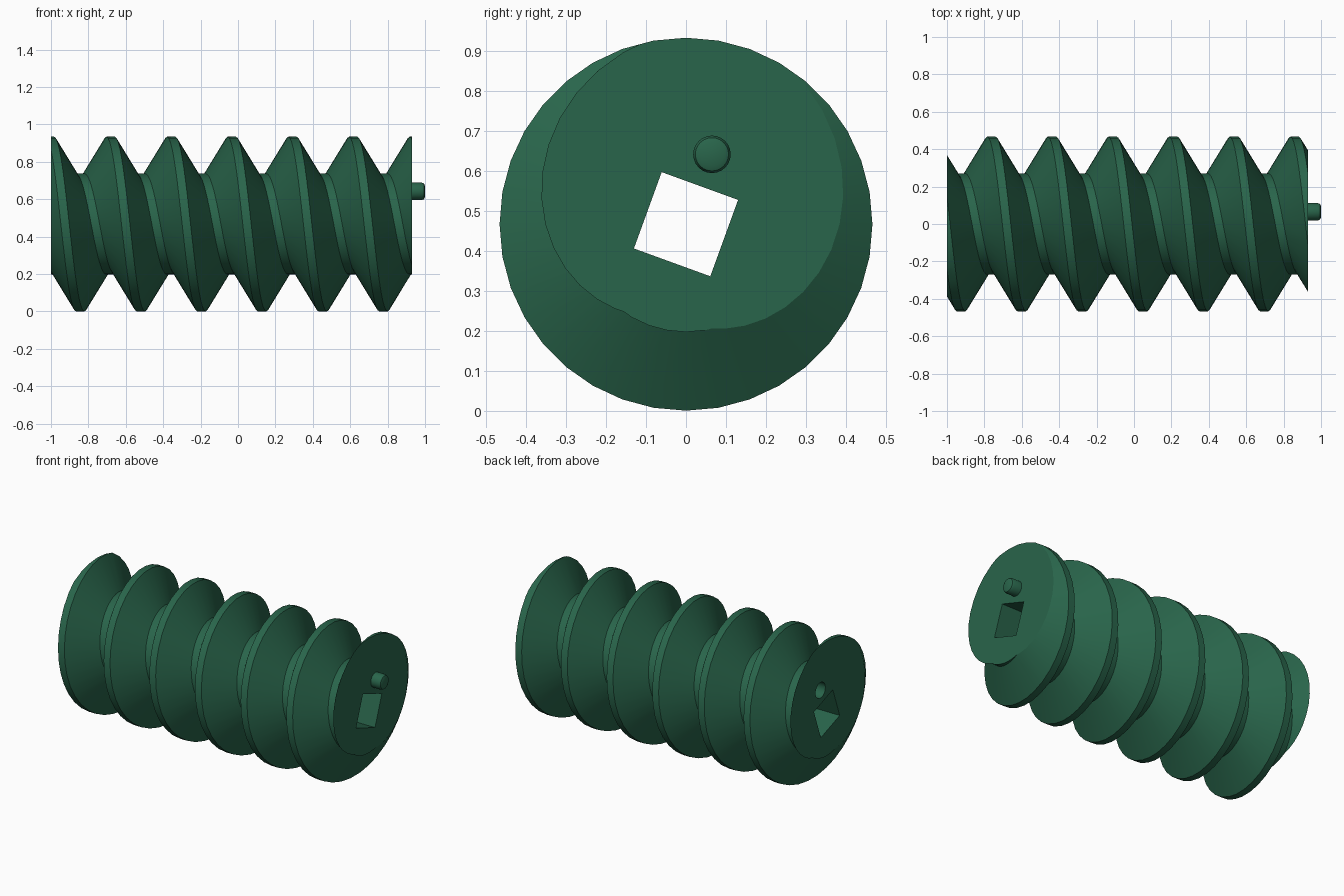
import bpy, bmesh, math
from mathutils import Matrix, Vector

if "Cube" in bpy.data.objects:
    bpy.data.objects.remove(bpy.data.objects["Cube"])

R_OUT, R_ROOT, AXIS_Z = 0.467, 0.27, 0.467
PITCH, FLAT, SEG = 0.3242, 0.045, 36
X0, X1 = -1.0, 0.93
CREST_X = -0.033            # a crest position on the top side
PIN = (0.065, 0.642)        # y, z of pin and socket

green = bpy.data.materials.new("dark green")
green.diffuse_color = (0.022, 0.13, 0.07, 1)
green.use_nodes = True
green.node_tree.nodes["Principled BSDF"].inputs["Base Color"].default_value = green.diffuse_color


def make_object(name, bm):
    bmesh.ops.recalc_face_normals(bm, faces=bm.faces)
    mesh = bpy.data.meshes.new(name)
    bm.to_mesh(mesh)
    bm.free()
    mesh.materials.append(green)
    ob = bpy.data.objects.new(name, mesh)
    bpy.context.collection.objects.link(ob)
    return ob


def x_prism(name, sides, radius, x_a, x_b, y, z, turn=0.0, chamfer=0.0):
    """Prism along x; the chamfer narrows its x_b end."""
    rings = [(x_a, radius), (x_b - chamfer, radius)]
    if chamfer:
        rings.append((x_b - chamfer * 0.3, radius - chamfer * 0.3))
        rings.append((x_b, radius - chamfer))
    bm = bmesh.new()
    loops = []
    for x, r in rings:
        loops.append([bm.verts.new((x, y + r * math.cos(turn + 2 * math.pi * i / sides),
                                    z + r * math.sin(turn + 2 * math.pi * i / sides)))
                      for i in range(sides)])
    for a, b in zip(loops, loops[1:]):
        for i in range(sides):
            j = (i + 1) % sides
            bm.faces.new((a[i], a[j], b[j], b[i]))
    bm.faces.new(loops[0])
    bm.faces.new(loops[-1])
    return make_object(name, bm)


# threaded body: trapezoid profile swept on a helix, trimmed flat at both ends
bm = bmesh.new()
root_x = PITCH / 2
profile = [(-FLAT / 2, R_OUT), (FLAT / 2, R_OUT),
           (root_x - FLAT / 2, R_ROOT), (root_x + FLAT / 2, R_ROOT)]
strip = []
for s in range(-5 * SEG, 5 * SEG + 1):
    a = 2 * math.pi * s / SEG
    x = CREST_X + PITCH * s / SEG
    strip.append([bm.verts.new((x + dx, -r * math.sin(a), AXIS_Z + r * math.cos(a)))
                  for dx, r in profile])
for s in range(len(strip) - 1):
    p, q = strip[s], strip[s + 1]
    for j in range(3):
        bm.faces.new((p[j], p[j + 1], q[j + 1], q[j]))
    if s + 1 + SEG < len(strip):
        bm.faces.new((p[3], strip[s + SEG][0], strip[s + SEG + 1][0], q[3]))
for x, side in ((X0, -1), (X1, 1)):
    bmesh.ops.bisect_plane(bm, geom=bm.verts[:] + bm.edges[:] + bm.faces[:], dist=1e-6,
                           plane_co=(x, 0, 0), plane_no=(side, 0, 0), clear_outer=True)
bmesh.ops.holes_fill(bm, edges=[e for e in bm.edges if e.is_boundary], sides=0)
body = make_object("threaded_body", bm)

# square drive hole right through, and a blind round socket on the left end
cutters = [
    x_prism("square_hole_cutter", 4, 0.144, X0 - 0.1, X1 + 0.1, 0, AXIS_Z, math.radians(25)),
    x_prism("socket_cutter", 24, 0.05, X0 - 0.1, X0 + 0.08, *PIN),
]
bpy.context.view_layer.objects.active = body
for c in cutters:
    c.hide_render = True
    mod = body.modifiers.new("cut", 'BOOLEAN')
    mod.operation, mod.solver, mod.object = 'DIFFERENCE', 'EXACT', c
    bpy.ops.object.modifier_apply(modifier=mod.name)
for c in cutters:
    bpy.data.objects.remove(c)

# locating pin on the right end
pin = x_prism("locating_pin", 24, 0.047, X1 - 0.02, 1.0, *PIN, chamfer=0.018)

for ob in (body, pin):
    bpy.ops.object.select_all(action='DESELECT')
    ob.select_set(True)
    bpy.context.view_layer.objects.active = ob
    bpy.ops.object.shade_smooth_by_angle(angle=math.radians(30))
